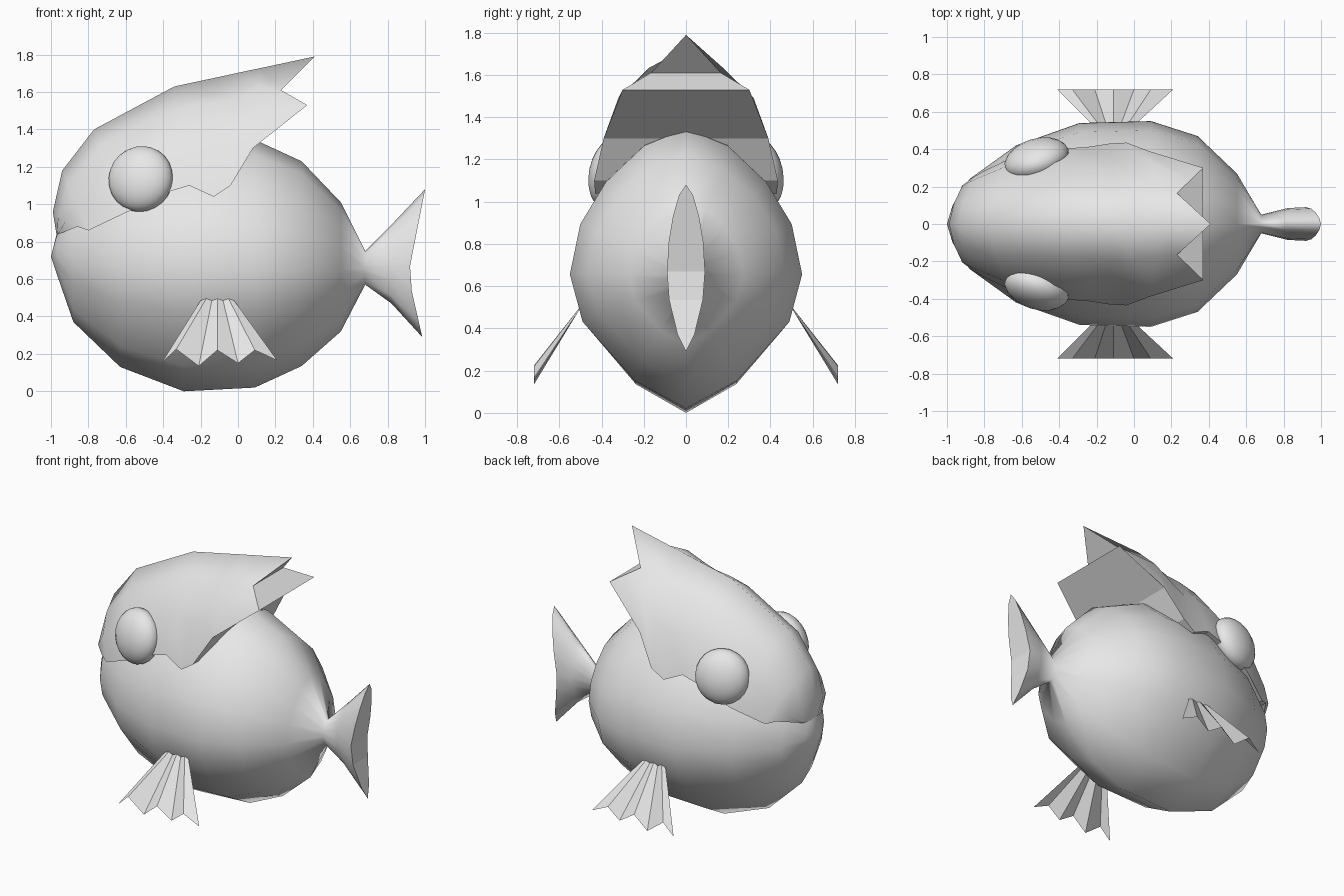
import bpy
import bmesh
from math import radians

cube = bpy.data.objects.get("Cube")
if cube:
    bpy.data.objects.remove(cube, do_unlink=True)

grey = bpy.data.materials.new("light grey")
grey.use_nodes = True
grey.diffuse_color = (0.8, 0.8, 0.8, 1)
grey.node_tree.nodes["Principled BSDF"].inputs["Base Color"].default_value = (0.8, 0.8, 0.8, 1)


def finish(name, bm, recalc=True):
    if recalc:
        bmesh.ops.recalc_face_normals(bm, faces=bm.faces)
    mesh = bpy.data.meshes.new(name)
    bm.to_mesh(mesh)
    bm.free()
    mesh.materials.append(grey)
    obj = bpy.data.objects.new(name, mesh)
    bpy.context.collection.objects.link(obj)
    return obj


def loft(bm, rows, closed, smooth=True):
    """Skin rows of points with quads and return the vertex rows."""
    grid = [[bm.verts.new(p) for p in row] for row in rows]
    n = len(grid[0])
    for a, b in zip(grid, grid[1:]):
        for i in range(n if closed else n - 1):
            j = (i + 1) % n
            bm.faces.new((a[i], a[j], b[j], b[i])).smooth = smooth
    return grid


def strip(bm, left, right):
    """Flat faces across matching left and right edges, meeting at shared ends."""
    for k in range(len(left) - 1):
        corners = [left[k], left[k + 1], right[k + 1], right[k]]
        bm.faces.new(list(dict.fromkeys(corners)))


def lerp(a, b, t):
    return a + (b - a) * t


# Body and tail: one section shape (width, height) stretched along x
SHAPE = [(0, 0), (.44, .10), (.89, .31), (1, .48), (.91, .66), (.69, .81), (.36, .94), (0, 1)]
SECTION = SHAPE + [(-w, t) for w, t in SHAPE[-2:0:-1]]
# x, bottom, top, half width
STATIONS = [(-.97, .63, .84, .10), (-.88, .37, 1.06, .24), (-.63, .13, 1.25, .42),
            (-.29, 0, 1.36, .54), (.09, .02, 1.345, .55), (.34, .135, 1.23, .47),
            (.55, .32, 1.01, .27), (.68, .57, .75, .05), (.82, .47, .89, .085)]
rows = [[(x, w * s, lerp(lo, hi, t)) for s, t in SECTION] for x, lo, hi, w in STATIONS]


def tail_edge(z):
    return lerp(.91, 1.0, (z - .62) / .46) if z > .62 else lerp(.91, .985, (.62 - z) / .33)


rows.append([(tail_edge(z), .09 * s, z) for s, z in ((s, lerp(.29, 1.08, t)) for s, t in SECTION)])
bm = bmesh.new()
grid = loft(bm, rows, True)
nose = bm.verts.new((-1, 0, .72))
first, last = grid[0], grid[-1]
n = len(first)
for i in range(n):
    bm.faces.new((nose, first[(i + 1) % n], first[i])).smooth = True
half = len(SHAPE)
strip(bm, last[:half], [last[-i % n] for i in range(half)])
finish("body_and_tail", bm)

# Hood: arched rows from the ridge (x, z) down to the jagged edge (x, y, z)
RIDGE = [(-.97, .835), (-.99, .96), (-.94, 1.18), (-.77, 1.40), (-.34, 1.63),
         (-.20, 1.66), (-.10, 1.681), (0, 1.703), (.12, 1.728)]
EDGE = [(-.96, .10, .84), (-.86, .25, .88), (-.80, .285, .86), (-.60, .38, .955),
        (-.36, .405, 1.07), (-.26, .41, 1.10), (-.13, .43, 1.04), (-.04, .435, 1.10),
        (.08, .39, 1.30)]
ARCH = [(1, 1), (.82, .55), (.45, .22), (0, 0)]


def mirrored(side):
    return side + [(x, -y, z) for x, y, z in side[-2::-1]]


rows = [mirrored([(lerp(rx, ex, b), ey * a, lerp(rz, ez, b)) for a, b in ARCH])
        for (rx, rz), (ex, ey, ez) in zip(RIDGE, EDGE)]
rows.append(mirrored([(.37, .30, 1.53), (.30, .2325, 1.57), (.23, .165, 1.61), (.41, 0, 1.79)]))
bm = bmesh.new()
grid = loft(bm, rows, False)
tip = grid[-1]
strip(bm, [r[0] for r in grid] + tip[1:4], [r[-1] for r in grid] + tip[5:2:-1])
finish("hood", bm)

# Eyes and side fins, one per side
FIN_TIPS = [(-.41, .15), (-.33, .225), (-.21, .135), (-.11, .22), (0, .15), (.09, .22), (.21, .165)]
for side, label in ((1, "back"), (-1, "front")):
    bm = bmesh.new()
    bmesh.ops.create_uvsphere(bm, u_segments=20, v_segments=12, radius=1)
    for f in bm.faces:
        f.smooth = True
    eye = finish(label + "_eye", bm)
    eye.location = (-.52, side * .345, 1.135)
    eye.scale = (.178, .108, .178)
    eye.rotation_euler = (side * radians(12), 0, side * radians(17))

    root = [(lerp(-.20, -.02, i / 6), side * .507, .485 + .01 * (i % 2)) for i in range(7)]
    bm = bmesh.new()
    loft(bm, [root, [(x, side * .72, z) for x, z in FIN_TIPS]], False, False)
    finish(label + "_fin", bm)
